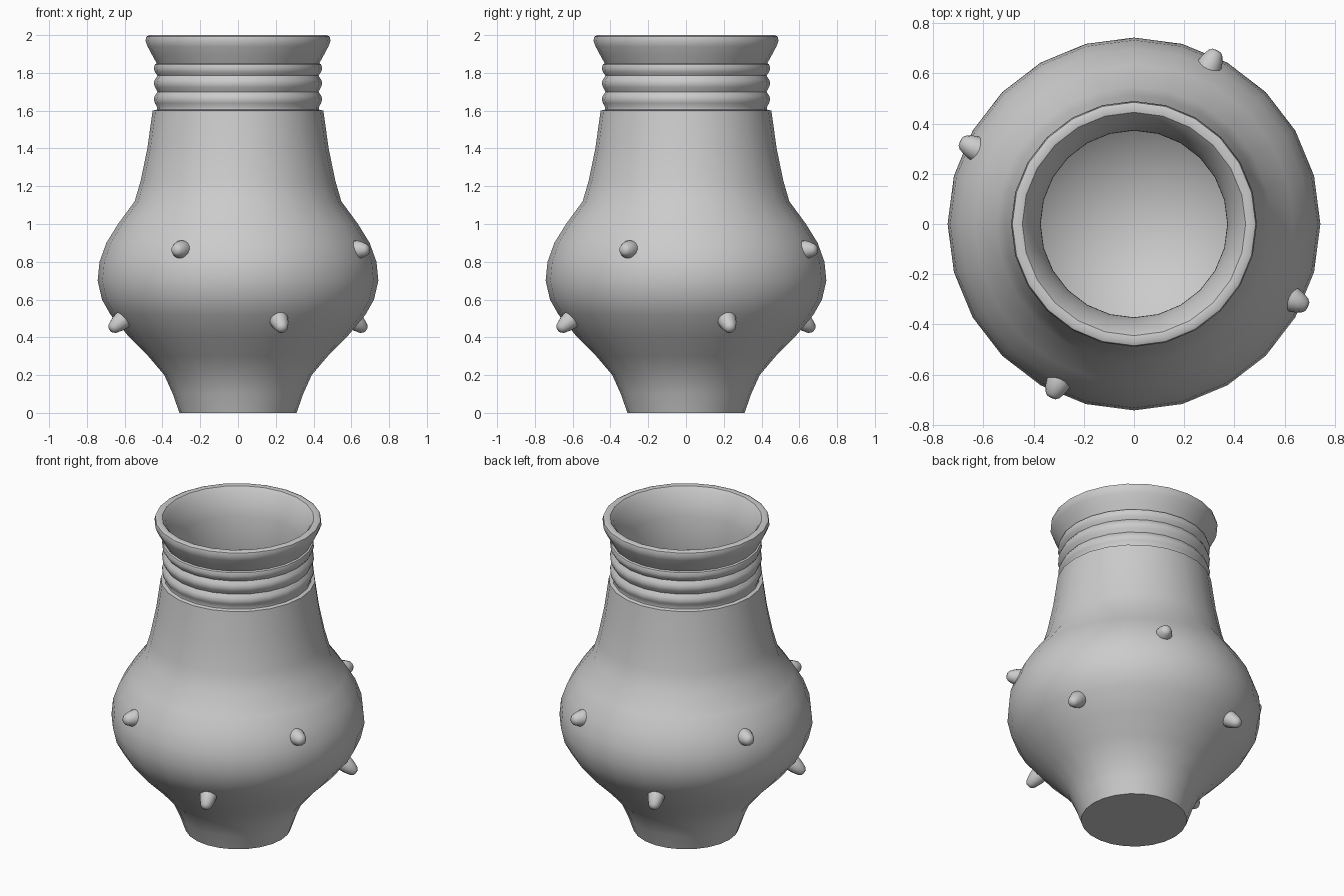
import bpy, bmesh, math
from mathutils import Vector

if "Cube" in bpy.data.objects:
    bpy.data.objects.remove(bpy.data.objects["Cube"])


def lathe(name, profile, sides, angle):
    """Revolve an (r, z) profile around z; points with r = 0 become poles."""
    bm = bmesh.new()
    rings = []
    for r, z in profile:
        if r == 0:
            rings.append([bm.verts.new((0, 0, z))] * sides)
        else:
            rings.append([bm.verts.new((r * math.cos(2 * math.pi * i / sides),
                                        r * math.sin(2 * math.pi * i / sides), z))
                          for i in range(sides)])
    for a, b in zip(rings, rings[1:]):
        for i in range(sides):
            j = (i + 1) % sides
            bm.faces.new(list(dict.fromkeys((a[i], a[j], b[j], b[i]))))
    bmesh.ops.recalc_face_normals(bm, faces=bm.faces)
    mesh = bpy.data.meshes.new(name)
    bm.to_mesh(mesh)
    bm.free()
    ob = bpy.data.objects.new(name, mesh)
    bpy.context.collection.objects.link(ob)
    bpy.ops.object.select_all(action='DESELECT')
    ob.select_set(True)
    bpy.context.view_layer.objects.active = ob
    bpy.ops.object.shade_smooth_by_angle(angle=math.radians(angle))
    return ob


# Outside of the body, from foot to shoulder and neck
body = [(0, 0), (0.31, 0), (0.345, 0.1), (0.39, 0.2), (0.475, 0.3), (0.575, 0.4),
        (0.675, 0.52), (0.72, 0.6), (0.743, 0.7), (0.733, 0.8), (0.697, 0.9),
        (0.635, 1.0), (0.547, 1.12), (0.515, 1.23), (0.48, 1.4), (0.452, 1.6)]
# Three raised rings around the neck
rings = [(0.43, 1.605), (0.429, 1.62)]
for z in (1.66, 1.745, 1.825):
    rings += [(0.44, z - 0.02), (0.446, z), (0.44, z + 0.02), (0.426, z + 0.04)]
rings[-1] = (0.43, 1.85)
# Flared lip, then the hollow inside
lip = [(0.452, 1.89), (0.479, 1.94), (0.49, 1.97), (0.485, 1.993), (0.47, 2.0),
       (0.445, 1.995), (0.425, 1.97), (0.395, 1.9), (0.373, 1.83)]
inside = [(0.372, 1.6), (0.41, 1.4), (0.475, 1.12), (0.56, 1.0), (0.625, 0.9),
          (0.665, 0.8), (0.673, 0.7), (0.65, 0.6), (0.605, 0.5), (0.51, 0.38),
          (0.41, 0.27), (0.3, 0.18), (0.15, 0.12), (0, 0.1)]
lathe("vase", body + rings + lip + inside, 24, 40)


def studs(name, r, z, start, tilt, length):
    """Four blunt cones spaced evenly around the body."""
    shape = [(0, -0.05), (0.05, -0.05), (0.05, 0), (0.043, length * 0.4),
             (0.031, length * 0.8), (0.018, length * 0.97), (0, length)]
    for k in range(4):
        a = math.radians(start + 90 * k)
        t = math.radians(tilt)
        ob = lathe(f"{name}_{k + 1}", shape, 16, 50)
        ob.location = (r * math.cos(a), r * math.sin(a), z)
        d = Vector((math.cos(t) * math.cos(a), math.cos(t) * math.sin(a), math.sin(t)))
        ob.rotation_mode = 'QUATERNION'
        ob.rotation_quaternion = d.to_track_quat('Z', 'Y')


# Upper studs point straight out, lower studs point outward and down
studs("upper_stud", 0.70, 0.863, -25.5, 0, 0.068)
studs("lower_stud", 0.65, 0.49, 19.5, -38, 0.085)
